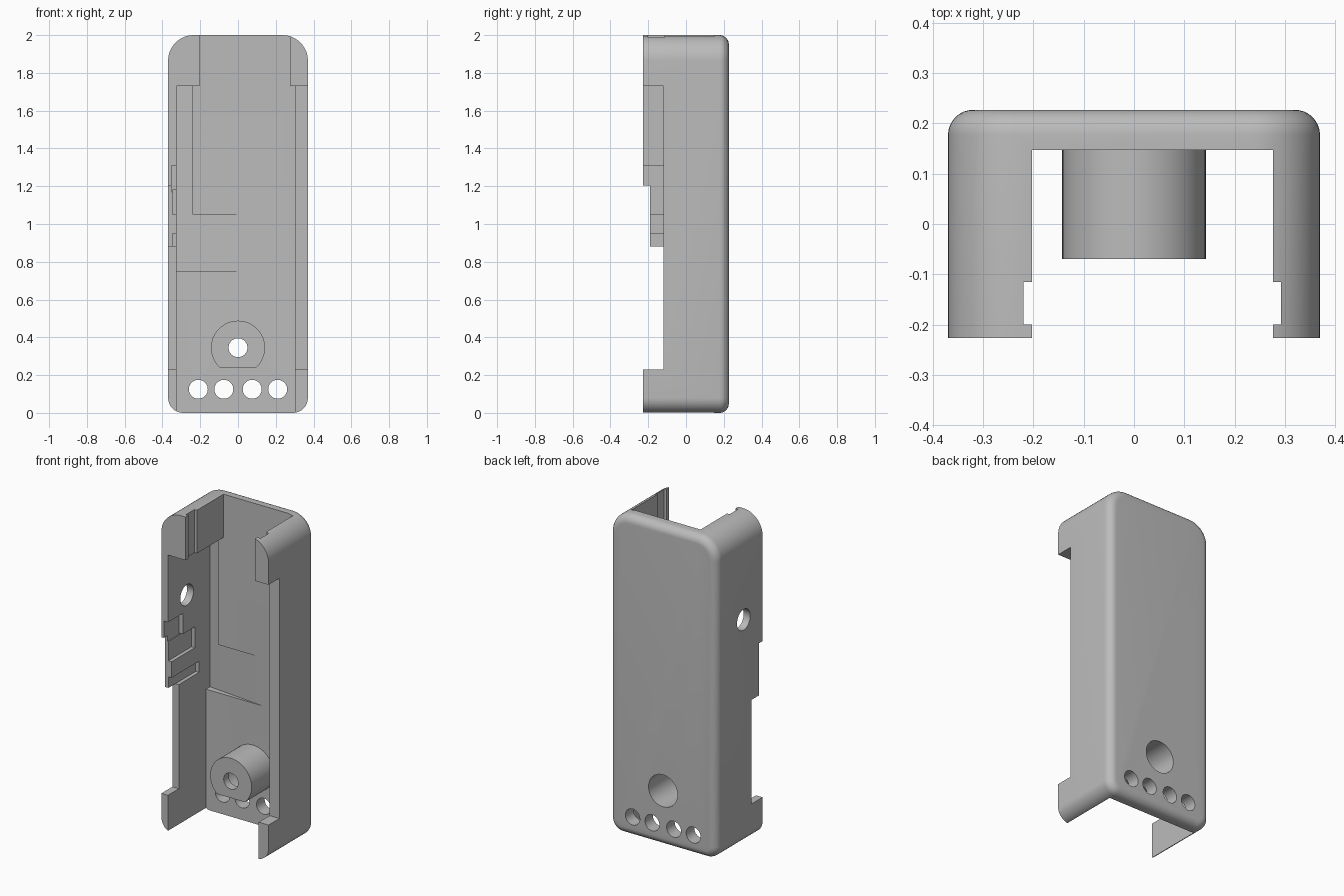
import bpy, bmesh, math
from mathutils import Vector

if "Cube" in bpy.data.objects:
    bpy.data.objects.remove(bpy.data.objects["Cube"], do_unlink=True)

grey = bpy.data.materials.new("plain_grey")
grey.use_nodes = True
grey.diffuse_color = (0.5, 0.5, 0.5, 1)
grey.node_tree.nodes["Principled BSDF"].inputs["Base Color"].default_value = (0.5, 0.5, 0.5, 1)


def prism(name, points, axis, lo, hi, back_bevel=0):
    """Extrude a 2D outline along y (outline in x, z) or z (outline in x, y)."""
    bm = bmesh.new()
    place = (lambda p: (p[0], lo, p[1])) if axis == "y" else (lambda p: (p[0], p[1], lo))
    face = bm.faces.new([bm.verts.new(place(p)) for p in points])
    shift = Vector((0, hi - lo, 0)) if axis == "y" else Vector((0, 0, hi - lo))
    moved = bmesh.ops.extrude_face_region(bm, geom=[face])["geom"]
    bmesh.ops.translate(bm, vec=shift, verts=[v for v in moved if isinstance(v, bmesh.types.BMVert)])
    bmesh.ops.recalc_face_normals(bm, faces=bm.faces)
    if back_bevel:
        rim = [e for e in bm.edges if all(abs(v.co.y - hi) < 1e-5 for v in e.verts)]
        bmesh.ops.bevel(bm, geom=rim, offset=back_bevel, segments=8, profile=0.5, affect="EDGES")
    mesh = bpy.data.meshes.new(name)
    bm.to_mesh(mesh)
    bm.free()
    mesh.materials.append(grey)
    obj = bpy.data.objects.new(name, mesh)
    bpy.context.collection.objects.link(obj)
    return obj


def box(name, x0, x1, y0, y1, z0, z1):
    return prism(name, [(x0, y0), (x1, y0), (x1, y1), (x0, y1)], "z", z0, z1)


def arc(cx, cz, r, start, end, steps):
    return [(cx + r * math.cos(math.radians(start + (end - start) * i / steps)),
             cz + r * math.sin(math.radians(start + (end - start) * i / steps)))
            for i in range(steps + 1)]


def disc(cx, cz, r):
    return arc(cx, cz, r, 0, 352.5, 47)


def cut(target, cutter):
    cutter.hide_render = True
    mod = target.modifiers.new("cut", "BOOLEAN")
    mod.operation = "DIFFERENCE"
    mod.solver = "EXACT"
    mod.object = cutter
    bpy.context.view_layer.objects.active = target
    bpy.ops.object.modifier_apply(modifier=mod.name)
    bpy.data.objects.remove(cutter, do_unlink=True)


def smooth(obj):
    bpy.ops.object.select_all(action="DESELECT")
    obj.select_set(True)
    bpy.context.view_layer.objects.active = obj
    bpy.ops.object.shade_smooth_by_angle(angle=math.radians(30))


W, D = 0.37, 0.227            # half width and half depth
LEFT, RIGHT, FLOOR = -0.325, 0.302, 0.147   # inner faces

# Outer body: rounded outline with a rounded back rim
top_r, low_r = 0.135, 0.08
outline = (arc(W - top_r, 2 - top_r, top_r, 0, 90, 12)
           + arc(top_r - W, 2 - top_r, top_r, 90, 180, 12)
           + arc(low_r - W, low_r, low_r, 180, 270, 10)
           + arc(W - low_r, low_r, low_r, 270, 360, 10))
shell = prism("case_shell", outline, "y", -D, D, back_bevel=0.05)

# Cavity, open at the bottom, with a narrower mouth at the top
cut(shell, box("cavity", LEFT, RIGHT, -1, FLOOR, -0.1, 1.73))
cut(shell, box("top_mouth", -0.203, 0.276, -1, FLOOR, 1.6, 2.1))
cut(shell, box("lip_groove", -0.22, 0.292, -0.2, -0.115, 1.6, 2.1))

# Tapered recess in the floor, running up beside the raised panel
cut(shell, prism("floor_recess", [(LEFT, 0.1), (0.07, 0.1), (0.07, FLOOR), (LEFT, 0.187)],
                 "z", 0.75, 1.05))
cut(shell, prism("side_recess", [(LEFT, 0.1), (-0.24, 0.1), (-0.24, 0.178), (LEFT, 0.187)],
                 "z", 1.0, 1.73))

# Lowered front edges of the side walls
cut(shell, box("right_edge", 0.2, 0.5, -1, -0.12, 0.23, 1.73))
cut(shell, box("left_edge", -0.5, -0.2, -1, -0.12, 0.23, 0.88))
cut(shell, box("left_step", -0.5, -0.2, -1, -0.19, 0.8, 1.205))

# Shallow pockets on the inside of the stepped wall
for x, y, z0, z1 in [(-0.353, -0.08, 1.17, 1.31), (-0.348, 0.04, 1.05, 1.18), (-0.348, 0.08, 0.88, 0.95)]:
    cut(shell, box("wall_pocket", x, -0.3, -1, y, z0, z1))

# Round side hole
hole = prism("side_hole", disc(0, 0, 0.065), "y", -0.1, 0.1)
hole.rotation_euler = (0, 0, math.pi / 2)
hole.location = (-0.35, -0.04, 1.41)
bpy.context.view_layer.update()
cut(shell, hole)

# Row of small holes and the screw bore
for x in (-0.21, -0.075, 0.075, 0.21):
    cut(shell, prism("vent_hole", disc(x, 0.125, 0.05), "y", 0, 0.4))
cut(shell, prism("bore", disc(0, 0.345, 0.1), "y", 0, 0.4))
smooth(shell)

# Screw boss: cylinder with a flat underside, stepped bore
drop = math.degrees(math.asin(0.105 / 0.143))
boss = prism("screw_boss", arc(0, 0.345, 0.143, -drop, 180 + drop, 48), "y", -0.07, 0.15)
cut(boss, prism("wide_bore", disc(0, 0.345, 0.1), "y", -0.02, 0.4))
cut(boss, prism("narrow_bore", disc(0, 0.345, 0.05), "y", -0.3, 0.3))
smooth(boss)
